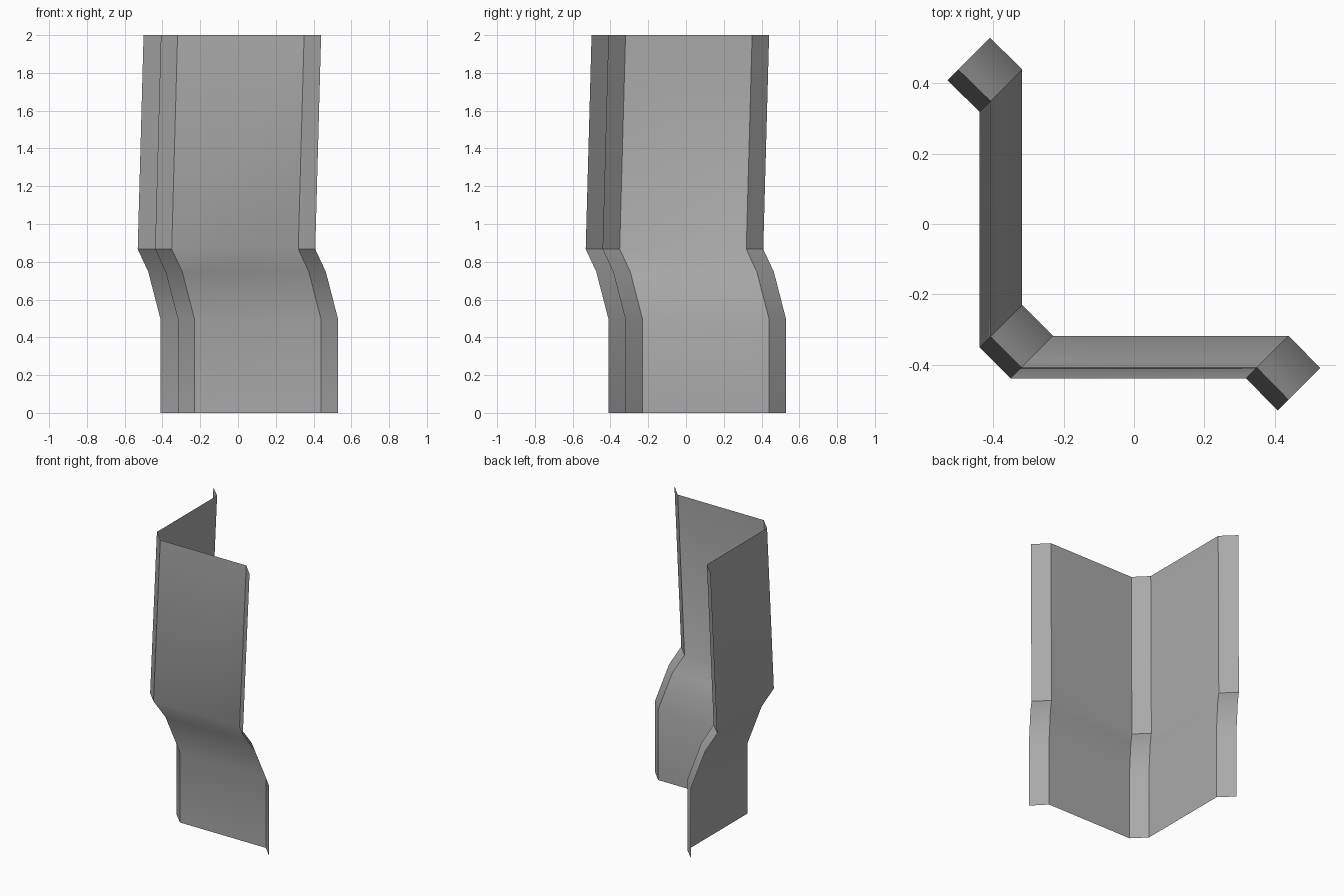
import bpy
import bmesh

cube = bpy.data.objects.get("Cube")
if cube:
    bpy.data.objects.remove(cube, do_unlink=True)

# Single flat grey for the whole sheet
GREY = (0.4, 0.4, 0.4, 1.0)
mat = bpy.data.materials.new("plain grey")
mat.use_nodes = True
mat.diffuse_color = GREY
mat.node_tree.nodes["Principled BSDF"].inputs["Base Color"].default_value = GREY

# Half of the L-shaped plan: corner chamfer, wall end, flange tip
half = [(-0.23, -0.318), (0.44, -0.318), (0.53, -0.41)]
# The other wing is the same half mirrored across the diagonal
plan = [(y, x) for x, y in reversed(half)] + half

# Height and outward diagonal shift of each level
levels = [(0, 0), (0.495, 0), (0.747, 0.065), (0.867, 0.121), (2, 0.09)]

# Corner panel: the plan swept up through the levels
bm = bmesh.new()
rings = [[bm.verts.new((x - shift, y - shift, z)) for x, y in plan]
         for z, shift in levels]
for low, high in zip(rings, rings[1:]):
    for i in range(len(plan) - 1):
        bm.faces.new((low[i], low[i + 1], high[i + 1], high[i]))

mesh = bpy.data.meshes.new("corner_panel")
bm.to_mesh(mesh)
bm.free()
mesh.materials.append(mat)
panel = bpy.data.objects.new("corner_panel", mesh)
bpy.context.collection.objects.link(panel)

# Smooth the gentle bends, keep the folds crisp
bpy.ops.object.select_all(action="DESELECT")
panel.select_set(True)
bpy.context.view_layer.objects.active = panel
bpy.ops.object.shade_smooth_by_angle()
